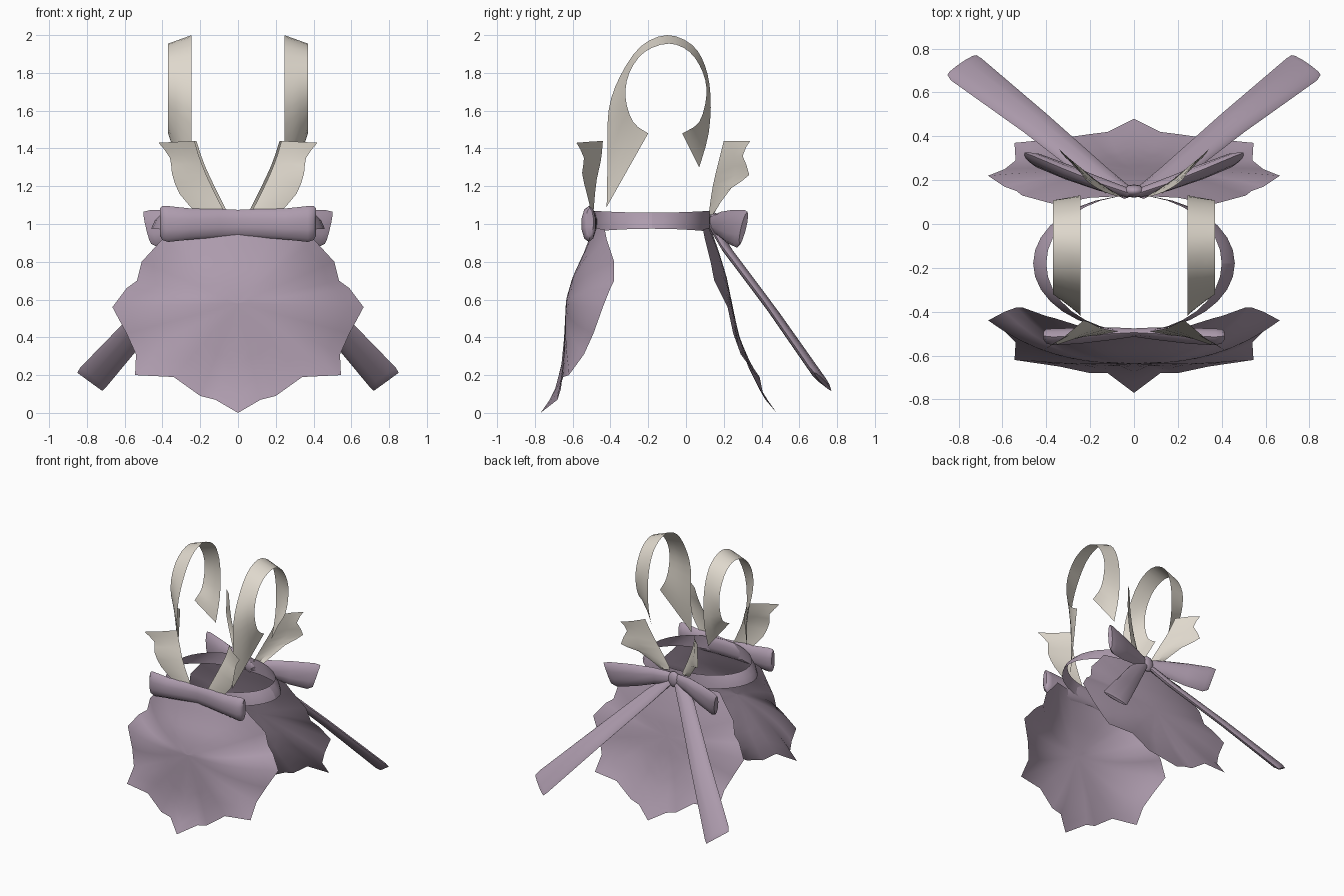
import bpy, math
from mathutils import Vector as V

if "Cube" in bpy.data.objects:
    bpy.data.objects.remove(bpy.data.objects["Cube"])


def material(name, rgb):
    m = bpy.data.materials.new(name)
    m.diffuse_color = (*rgb, 1)
    m.use_nodes = True
    m.node_tree.nodes["Principled BSDF"].inputs["Base Color"].default_value = m.diffuse_color
    return m


PURPLE = material("mauve_cloth", (0.42, 0.33, 0.42))
CREAM = material("cream_cloth", (0.74, 0.69, 0.61))


def loft(name, rows, mat, closed=False, cap=False, mirror=True):
    """Skin a list of equally long point rows into one object."""
    n = len(rows[0])
    verts = [tuple(p) for r in rows for p in r]
    faces = []
    for i in range(len(rows) - 1):
        for j in range(n if closed else n - 1):
            k = (j + 1) % n
            faces.append((i * n + j, i * n + k, (i + 1) * n + k, (i + 1) * n + j))
    if cap:
        faces.append(tuple(range(n))[::-1])
        faces.append(tuple(range(len(verts) - n, len(verts))))
    me = bpy.data.meshes.new(name)
    me.from_pydata(verts, [], faces)
    me.materials.append(mat)
    for p in me.polygons:
        p.use_smooth = True
    me.set_sharp_from_angle(angle=math.radians(40))
    ob = bpy.data.objects.new(name, me)
    bpy.context.collection.objects.link(ob)
    if mirror:
        mod = ob.modifiers.new("mirror", 'MIRROR')
        mod.merge_threshold = 0.002
    return ob


def ribbon(name, stations, mirror=True, sides=10):
    """Padded ribbon: stations are (centre, half width vector, half thickness vector)."""
    rows = []
    for c, w, t in stations:
        c, w, t = V(c), V(w), V(t)
        rows.append([c + w * math.cos(a) + t * math.sin(a)
                     for a in [2 * math.pi * k / sides for k in range(sides)]])
    return loft(name, rows, PURPLE, True, True, mirror)


def resample(pts, n):
    """Evenly spaced points on a smooth curve through pts."""
    out = []
    for k in range(n):
        f = k / (n - 1) * (len(pts) - 1)
        i = min(int(f), len(pts) - 2)
        t = f - i
        p = [V(pts[max(0, min(len(pts) - 1, i + d))]) for d in (-1, 0, 1, 2)]
        out.append(0.5 * (2 * p[1] + (p[2] - p[0]) * t
                          + (2 * p[0] - 5 * p[1] + 4 * p[2] - p[3]) * t * t
                          + (3 * (p[1] - p[2]) + p[3] - p[0]) * t ** 3))
    return out


# Skirt panels: ragged outline shared by front and back, each with its own depths
RIM = [(0, 0.98), (0.2, 0.98), (0.36, 0.97), (0.40, 0.92), (0.51, 0.80), (0.535, 0.70),
       (0.59, 0.66), (0.665, 0.56), (0.59, 0.42), (0.54, 0.31), (0.545, 0.20), (0.34, 0.19),
       (0.20, 0.09), (0.12, 0.07), (0, 0.0)]
FRONT_Y = [-0.49, -0.48, -0.43, -0.42, -0.38, -0.38, -0.40, -0.44, -0.49, -0.54, -0.62, -0.65,
           -0.68, -0.68, -0.77]
BACK_Y = [0.13, 0.12, 0.09, 0.10, 0.13, 0.15, 0.17, 0.22, 0.25, 0.29, 0.37, 0.39,
          0.41, 0.42, 0.48]
# Centre line depth at z = 0, 0.1, 0.25, 0.4, 0.6, 0.72, 0.85, 0.98
LINE_Z = [0, 0.1, 0.25, 0.4, 0.6, 0.72, 0.85, 0.98]
FRONT_LINE = [-0.77, -0.70, -0.66, -0.645, -0.635, -0.60, -0.54, -0.49]
BACK_LINE = [0.48, 0.41, 0.33, 0.28, 0.24, 0.215, 0.175, 0.13]


def skirt(name, rim_y, line):
    def depth(z):
        for i in range(7):
            if z <= LINE_Z[i + 1]:
                t = (z - LINE_Z[i]) / (LINE_Z[i + 1] - LINE_Z[i])
                return line[i] + t * (line[i + 1] - line[i])
        return line[-1]
    rings = []
    for k in range(1, 10):
        s = k / 9
        ring = []
        for (x, z), y in zip(RIM, rim_y):
            zz = 0.58 + (z - 0.58) * s
            ring.append((x * s, depth(zz) + (y - depth(z)) * s ** 2.5, zz))
        rings.append(ring)
    rings.insert(0, [(0, depth(0.58), 0.58)] * len(RIM))
    loft(name, rings, PURPLE)


skirt("front_skirt_panel", FRONT_Y, FRONT_LINE)
skirt("back_skirt_panel", BACK_Y, BACK_LINE)

# Waist band: tilted oval strip, bulging at the sides
band = []
for k in range(33):
    a = 2 * math.pi * k / 32
    s, c = math.sin(a), math.cos(a)
    band.append([(c * r, -0.18 + s * 0.31, z + 0.01 * s * s * q)
                 for r, z, q in ((0.40, 1.06, 1), (0.44, 1.02, 0), (0.46, 0.975, -1.5))])
loft("waist_band", band, PURPLE, mirror=False)

# Front bow: one padded strip with fuller ends
bow = [(0, -0.495, 1.005, 0.07, 0.02), (0.1, -0.50, 1.005, 0.075, 0.03),
       (0.25, -0.51, 1.0, 0.082, 0.038), (0.37, -0.515, 1.0, 0.095, 0.04),
       (0.40, -0.512, 1.005, 0.09, 0.034), (0.412, -0.51, 1.01, 0.075, 0.02)]
ribbon("front_bow", [((s * x, y, z), (0, 0, h), (0, t, 0)) for s, part in
                     ((-1, bow[:0:-1]), (1, bow)) for x, y, z, h, t in part], mirror=False)

# Back bow: loops, tails and knot
ribbon("back_bow_loop", [
    ((0.02, 0.14, 1.0), (0, 0, 0.045), (-0.01, 0.02, 0)),
    ((0.15, 0.18, 1.0), (0.005, 0.005, 0.065), (-0.012, 0.028, 0)),
    ((0.30, 0.235, 0.985), (0.01, 0.012, 0.09), (-0.015, 0.03, 0)),
    ((0.44, 0.29, 0.975), (0.02, 0.02, 0.1), (-0.013, 0.026, 0)),
    ((0.48, 0.305, 0.98), (0.02, 0.02, 0.085), (-0.008, 0.014, 0))])
ribbon("back_bow_tail", [
    ((0.03, 0.14, 0.99), (-0.025, 0.02, -0.015), (0.01, 0.015, 0.01)),
    ((0.16, 0.22, 0.86), (-0.04, 0.035, -0.03), (0.012, 0.018, 0.01)),
    ((0.45, 0.46, 0.54), (-0.052, 0.042, -0.042), (0.012, 0.018, 0.01)),
    ((0.765, 0.705, 0.19), (-0.07, 0.05, -0.05), (0.014, 0.02, 0.01)),
    ((0.785, 0.725, 0.165), (-0.066, 0.045, -0.048), (0.006, 0.009, 0.005))])
bpy.ops.mesh.primitive_uv_sphere_add(segments=12, ring_count=8, location=(0, 0.15, 1.0))
knot = bpy.context.object
knot.name = "back_bow_knot"
knot.scale = (0.05, 0.03, 0.06)
knot.data.materials.append(PURPLE)
bpy.ops.object.shade_smooth()

# Shoulder loops: strip between an inner-side and an outer-side edge path (y, z)
edge_a = [(-0.42, 1.09), (-0.415, 1.35), (-0.41, 1.60), (-0.35, 1.78), (-0.24, 1.94), (-0.10, 2.0),
          (0.03, 1.95), (0.10, 1.84), (0.13, 1.68), (0.12, 1.48), (0.07, 1.30)]
edge_b = [(-0.20, 1.48), (-0.28, 1.54), (-0.32, 1.67), (-0.30, 1.80), (-0.22, 1.91), (-0.09, 1.955),
          (0.02, 1.91), (0.09, 1.80), (0.108, 1.68), (0.07, 1.54), (-0.02, 1.48)]
pa = resample([(0.245, *p) for p in edge_a], 31)
pb = resample([(0.37, *p) for p in edge_b], 31)
loft("shoulder_loop", [[a.lerp(b, t) for t in (0, 0.33, 0.67, 1)] for a, b in zip(pa, pb)], CREAM)

# Strap stubs rising from the waist: inner edge to outer edge
front_in = [(0.07, -0.49, 1.06), (0.15, -0.475, 1.22), (0.20, -0.45, 1.34), (0.23, -0.44, 1.44)]
front_out = [(0.22, -0.50, 1.06), (0.31, -0.525, 1.16), (0.35, -0.55, 1.27), (0.36, -0.54, 1.35),
             (0.42, -0.58, 1.43)]
back_in = [(0.05, 0.12, 1.05), (0.12, 0.14, 1.19), (0.18, 0.17, 1.32), (0.22, 0.20, 1.44)]
back_out = [(0.13, 0.14, 1.05), (0.25, 0.24, 1.19), (0.34, 0.335, 1.26), (0.31, 0.30, 1.36),
            (0.34, 0.34, 1.44)]
for name, a, b, bend in (("front_strap_stub", front_in, front_out, -0.01),
                         ("back_strap_stub", back_in, back_out, 0.015)):
    rows = []
    for p, q in zip(resample(a, 9), resample(b, 9)):
        rows.append([p, p.lerp(q, 0.5) + V((0, bend, 0)), q])
    loft(name, rows, CREAM)
